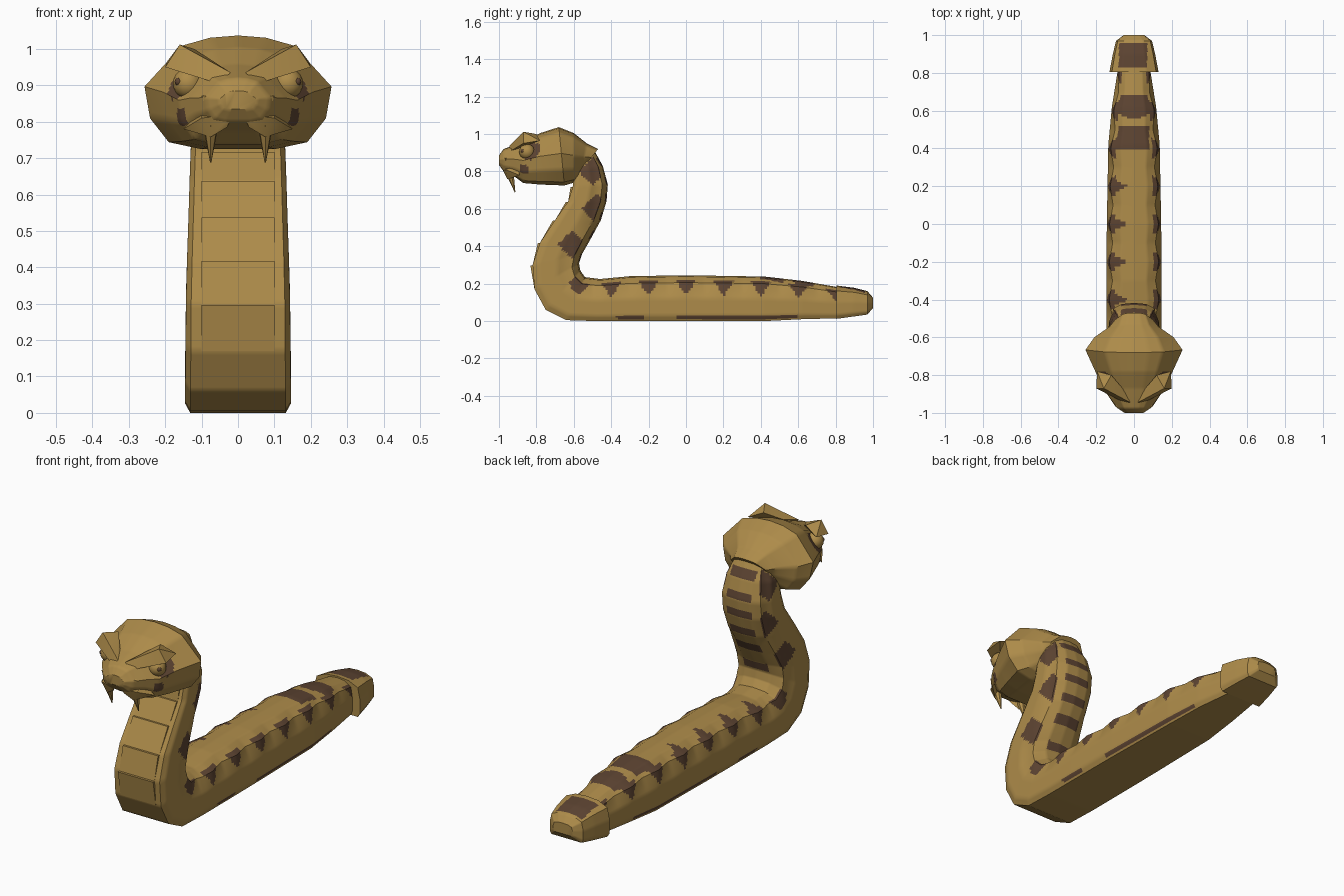
import bpy
import bmesh
import math
from mathutils import Vector, Matrix

cube = bpy.data.objects.get("Cube")
if cube:
    bpy.data.objects.remove(cube, do_unlink=True)


def material(name, colour):
    mat = bpy.data.materials.new(name)
    mat.use_nodes = True
    mat.diffuse_color = colour
    mat.node_tree.nodes["Principled BSDF"].inputs["Base Color"].default_value = colour
    return mat


GOLD = material("golden scales", (0.42, 0.26, 0.068, 1))
BROWN = material("dark brown markings", (0.11, 0.058, 0.032, 1))


def finish(name, bm, mats=(GOLD, BROWN), mirror=False, angle=35):
    bmesh.ops.recalc_face_normals(bm, faces=bm.faces)
    mesh = bpy.data.meshes.new(name)
    bm.to_mesh(mesh)
    bm.free()
    for mat in mats:
        mesh.materials.append(mat)
    obj = bpy.data.objects.new(name, mesh)
    bpy.context.collection.objects.link(obj)
    if mirror:
        obj.modifiers.new("Mirror", 'MIRROR')
    bpy.ops.object.select_all(action='DESELECT')
    bpy.context.view_layer.objects.active = obj
    obj.select_set(True)
    bpy.ops.object.shade_smooth_by_angle(angle=math.radians(angle))
    return obj


def resample(rows, step):
    """Insert evenly spaced rows along each straight segment."""
    out = []
    for a, b in zip(rows, rows[1:]):
        gap = max(math.dist(a[:2], b[:2]), math.dist(a[2:4], b[2:4])) if len(a) > 2 else math.dist(a, b)
        n = max(1, round(gap / step))
        out += [[p + (q - p) * i / n for p, q in zip(a, b)] for i in range(n)]
    return out + [rows[-1]]


def loft(name, rows, section, rule, step=0.0125, wobble=0.0):
    """Rows hold belly y, z, back y, z and half width; section holds width and height fractions."""
    bm = bmesh.new()
    half = resample(section, 0.06)
    ring = half + [[-a, t] for a, t in reversed(half[1:-1])]
    loops, heights = [], [t for a, t in ring]
    for by, bz, dy, dz, w in resample(rows, step):
        loop = []
        for a, t in ring:
            y, z = by + (dy - by) * t, bz + (dz - bz) * t
            wave = abs((y + 0.1) % 0.2 - 0.1) * 10
            scallop = wobble * wave * max(0, 1 - abs(t - 0.85) * 3)
            loop.append(bm.verts.new((a * w * (1 - scallop), y, z)))
        loops.append(loop)
    n = len(ring)
    for one, two in zip(loops, loops[1:]):
        for i in range(n):
            j = (i + 1) % n
            face = bm.faces.new((one[i], one[j], two[j], two[i]))
            c = face.calc_center_median()
            face.material_index = int(rule(c.x, c.y, c.z, (heights[i] + heights[j]) / 2))
    bm.faces.new(loops[0])
    bm.faces.new(loops[-1])
    return finish(name, bm)


def hull(name, points, mirror=True):
    bm = bmesh.new()
    for p in points:
        bm.verts.new(p)
    bmesh.ops.convex_hull(bm, input=bm.verts)
    finish(name, bm, (GOLD,), mirror)


# Marking rules
NECK_SPOTS = ((-0.61, 0.41, 0.06), (-0.48, 0.6, 0.065), (-0.5, 0.8, 0.06), (-0.57, 0.2, 0.05))
BACK_BANDS = (0.34, 0.46, 0.56, 0.66, 0.75, 0.85)


def body_marks(x, y, z, t):
    if z < 0.25 and y > -0.5:
        d = abs((y + 0.1) % 0.2 - 0.1)
        if 0.55 < t < 0.9:
            return d < (t - 0.55) * 0.16
        if t >= 0.9:
            if y > 0.3:
                return (0.4 < y < 0.52 and x < 0.08) or 0.55 + abs(x) * 0.4 < y < 0.68
            return d < (-x - 0.03) * 0.45
        return 0.02 < t and 0.005 < z < 0.035 and (-0.05 < y < 0.6 or -0.37 < y < -0.23)
    if t > 0.86:
        return abs(x) < 0.07 and any(abs(z - b) < 0.022 for b in BACK_BANDS)
    return t > 0.2 and any(abs(y - a) * 0.8 + abs(z - b) * 0.8 < r for a, b, r in NECK_SPOTS)


def tail_marks(x, y, z, t):
    return t > 0.85 and abs(x + 0.005) < 0.075 and 0.83 < y < 0.96


def head_marks(x, y, z, t):
    p = Vector((abs(x), y, z))
    socket = (p - Vector((0.155, -0.83, 0.91))).length < 0.055
    cheek = (p - Vector((0.165, -0.87, 0.81))).length < 0.03
    return socket or cheek


# Body, lying flat and then rising into an S-shaped neck
TRUNK = [(0, 0), (0.9, 0), (1, 0.12), (1, 0.5), (0.9, 0.84), (0.5, 0.97), (0, 1)]
body_rows = [
    (0.82, 0.015, 0.82, 0.18, 0.085), (0.62, 0.01, 0.62, 0.215, 0.117),
    (0.42, 0, 0.42, 0.238, 0.136), (0, 0, 0, 0.245, 0.144),
    (-0.3, 0, -0.3, 0.24, 0.146), (-0.48, 0, -0.46, 0.225, 0.146),
    (-0.64, 0.005, -0.54, 0.235, 0.146), (-0.75, 0.06, -0.565, 0.27, 0.145),
    (-0.81, 0.17, -0.572, 0.31, 0.144), (-0.82, 0.3, -0.555, 0.36, 0.143),
    (-0.78, 0.42, -0.515, 0.43, 0.14), (-0.7, 0.54, -0.455, 0.54, 0.136),
    (-0.63, 0.64, -0.425, 0.64, 0.133), (-0.605, 0.72, -0.418, 0.73, 0.13),
    (-0.6, 0.8, -0.445, 0.83, 0.12), (-0.6, 0.86, -0.5, 0.93, 0.09)]
loft("body", body_rows, TRUNK, body_marks, wobble=0.14)

# Tail cap, flared over the end of the body
tail_rows = [
    (0.805, 0.012, 0.805, 0.19, 0.13), (0.9, 0.025, 0.9, 0.178, 0.112),
    (0.97, 0.035, 0.97, 0.16, 0.095), (1, 0.07, 1, 0.125, 0.055)]
loft("tail_tip", tail_rows, TRUNK, tail_marks)

# Belly plates, each standing slightly proud at its upper edge
for k, (low, high) in enumerate(zip(body_rows[8:13], body_rows[9:14])):
    pts = []
    for s in (-0.1, 0.1):
        pts += [(s, low[0], low[1]), (s, high[0] - 0.012, high[1] - 0.003),
                (s, high[0] + 0.03, high[1] - 0.003), (s, low[0] + 0.03, low[1])]
    hull(f"belly_plate_{k + 1}", pts, mirror=False)

# Head
SKULL = [(0, 0), (0.4, 0), (0.74, 0.06), (0.94, 0.27), (1, 0.55), (0.6, 0.91), (0.3, 0.98), (0, 1)]
head_rows = [
    (-1, 0.835, -1, 0.885, 0.05), (-0.975, 0.8, -0.975, 0.92, 0.088),
    (-0.92, 0.775, -0.92, 0.94, 0.128), (-0.87, 0.738, -0.87, 0.958, 0.163),
    (-0.78, 0.73, -0.78, 1.005, 0.205), (-0.65, 0.725, -0.68, 1.037, 0.257),
    (-0.6, 0.74, -0.6, 1.005, 0.21), (-0.56, 0.79, -0.53, 0.95, 0.13),
    (-0.55, 0.82, -0.47, 0.92, 0.1)]
loft("head", head_rows, SKULL, head_marks, step=0.01)

# Brows, lips and nostrils
hull("brows", [(0.02, -0.945, 0.935), (0.055, -0.945, 0.905), (0.06, -0.87, 0.955),
               (0.16, -0.87, 1.012), (0.2, -0.87, 0.95), (0.195, -0.78, 0.965), (0.12, -0.8, 1.0)])
hull("lips", [(0.015, -0.985, 0.82), (0.1, -0.965, 0.81), (0.075, -0.955, 0.758),
              (0.15, -0.89, 0.78), (0.03, -0.965, 0.785), (0.1, -0.9, 0.83)])
hull("nostrils", [(0.045, -0.995, 0.845), (0.05, -0.985, 0.875), (0.1, -0.965, 0.87),
                  (0.085, -0.96, 0.825), (0.06, -0.92, 0.9)])

# Eyes and pupils
for name, spot, size, mat in (("eyes", (0.137, -0.85, 0.905), 0.042, GOLD),
                              ("pupils", (0.162, -0.872, 0.91), 0.012, BROWN)):
    bm = bmesh.new()
    bmesh.ops.create_uvsphere(bm, u_segments=16, v_segments=10, radius=size,
                              matrix=Matrix.Translation(spot))
    finish(name, bm, (mat,), True)

# Fangs, leaning back
bm = bmesh.new()
lean = Matrix.Translation((0.075, -0.928, 0.742)) @ Matrix.Rotation(math.radians(195), 4, 'X')
bmesh.ops.create_cone(bm, cap_ends=True, segments=7, radius1=0.023, radius2=0.002,
                      depth=0.11, matrix=lean)
finish("fangs", bm, (GOLD,), True)
